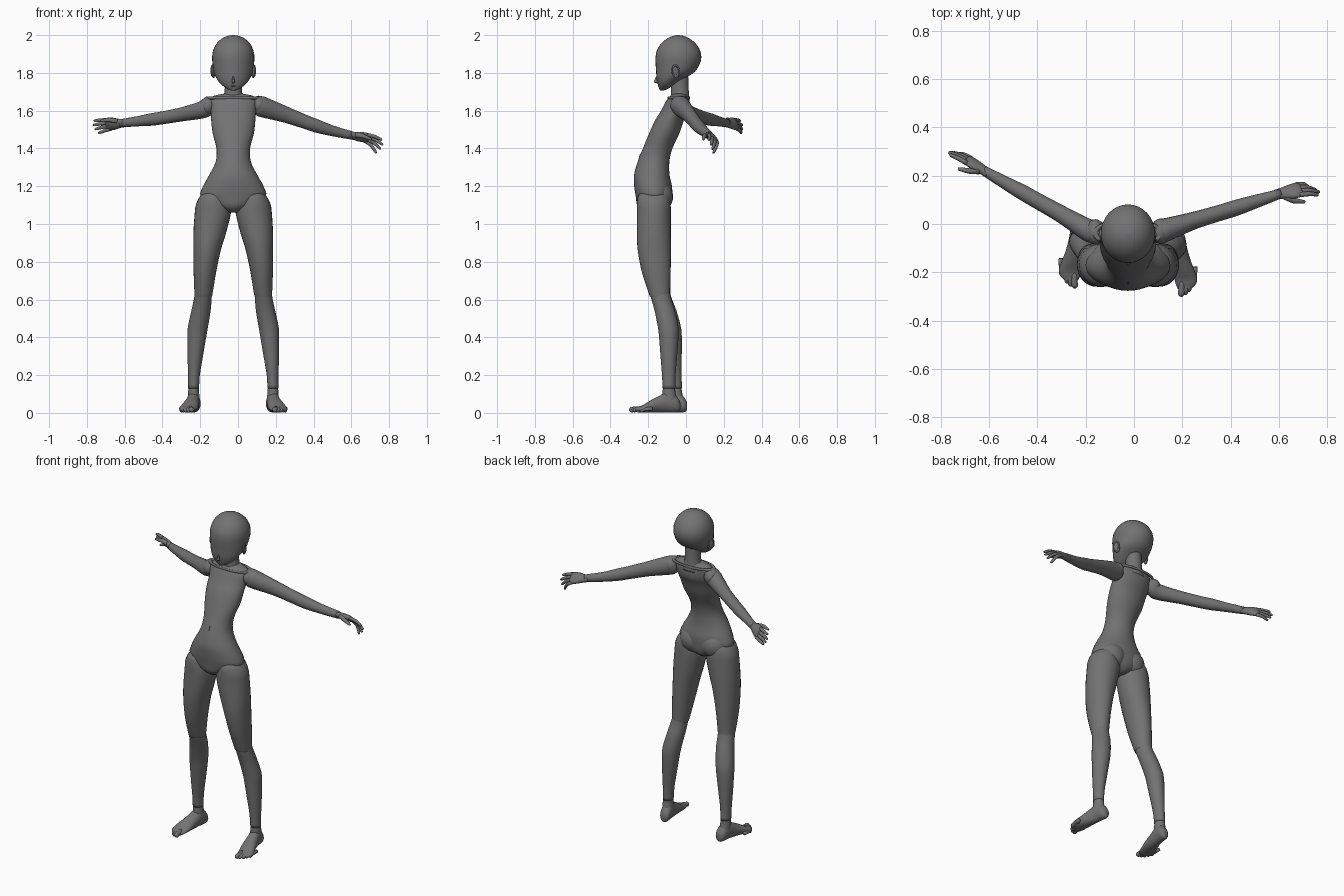
import bpy, bmesh, math
from mathutils import Vector as V

MID = -0.025  # x of the body's own mirror plane
grey = bpy.data.materials.new("dark_grey")
grey.diffuse_color = (.17, .17, .17, 1)


def finish(name, bm):
    bmesh.ops.recalc_face_normals(bm, faces=bm.faces)
    me = bpy.data.meshes.new(name)
    bm.to_mesh(me)
    bm.free()
    me.shade_smooth()
    me.materials.append(grey)
    ob = bpy.data.objects.new(name, me)
    bpy.context.collection.objects.link(ob)
    return ob


def smooth(rings, steps):
    # Catmull-Rom interpolation of (x, y, z, a, b) rings
    out, n = [], len(rings)
    for i in range(n - 1):
        p = [rings[max(0, min(n - 1, i + k))] for k in (-1, 0, 1, 2)]
        for s in range(steps):
            t = s / steps
            out.append([0.5 * (2 * q1 + (q2 - q0) * t + (2 * q0 - 5 * q1 + 4 * q2 - q3) * t * t
                               + (3 * q1 - q0 - 3 * q2 + q3) * t ** 3) for q0, q1, q2, q3 in zip(*p)])
    return out + [list(rings[-1])]


def loft(name, rings, side=(1, 0, 0), up=(0, 1, 0), seg=24, steps=3):
    # elliptical rings, a along side and b along up
    side, up = V(side), V(up)
    bm = bmesh.new()
    loops = []
    for x, y, z, a, b in smooth(rings, steps):
        a, b = max(a, 0.001), max(b, 0.001)
        loops.append([bm.verts.new(V((x, y, z)) + side * a * math.cos(t) + up * b * math.sin(t))
                      for t in (2 * math.pi * k / seg for k in range(seg))])
    for l0, l1 in zip(loops, loops[1:]):
        for k in range(seg):
            j = (k + 1) % seg
            bm.faces.new((l0[k], l0[j], l1[j], l1[k]))
    bm.faces.new(loops[0])
    bm.faces.new(loops[-1])
    return finish(name, bm)


def ball(name, loc, scale, rot=(0, 0, 0)):
    bm = bmesh.new()
    bmesh.ops.create_uvsphere(bm, u_segments=20, v_segments=12, radius=1)
    ob = finish(name, bm)
    ob.location, ob.scale, ob.rotation_euler = loc, scale, rot
    return ob


def ring(name, loc, radius, thickness, scale, rot=(0, 0, 0)):
    bpy.ops.mesh.primitive_torus_add(major_radius=radius, minor_radius=thickness, major_segments=40,
                                     minor_segments=8, location=loc, rotation=rot)
    ob = bpy.context.object
    ob.name, ob.scale = name, scale
    ob.data.shade_smooth()
    ob.data.materials.append(grey)


def frame(d, hint):
    d = V(d).normalized()
    s = V(hint) - d * V(hint).dot(d)
    s.normalize()
    return d, s, d.cross(s)


def digit(name, pts, radii):
    # finger or toe: round tapered tube along a few points
    d, s, n = frame(V(pts[-1]) - V(pts[0]), (0.1, 0.3, 1))
    rings = [(*p, r, r) for p, r in zip(pts, radii)]
    end = V(pts[-1]) + d * radii[-1] * 0.7
    loft(name, rings + [(*end, radii[-1] * 0.4, radii[-1] * 0.4)], s, n, 10, 2)


# head: back of skull rounds down and forward to the chin
head = [(1.708, -.138, -.115, .014), (1.718, -.143, -.09, .036), (1.74, -.149, -.058, .066),
        (1.77, -.156, -.008, .088), (1.805, -.158, .046, .103), (1.85, -.161, .074, .11),
        (1.885, -.161, .081, .112), (1.92, -.154, .074, .106), (1.955, -.132, .052, .089),
        (1.98, -.103, .022, .063), (1.994, -.074, -.007, .035), (2.0, -.045, -.036, .005)]
loft("head", [(MID, (f + k) / 2, z, a, (k - f) / 2) for z, f, k, a in head], seg=32)
loft("nose", [(MID, -.15, 1.744, .004, .004), (MID, -.158, 1.752, .008, .013),
              (MID, -.157, 1.763, .006, .01), (MID, -.154, 1.782, .003, .005)], seg=10)
ball("mouth", (MID, -.143, 1.731), (.016, .006, .003))
for sx, tag in ((1, "right"), (-1, "left")):
    ball("ear_" + tag, (MID + sx * .106, -.056, 1.805), (.009, .02, .034), (.25, 0, sx * .3))
    ring("ear_rim_" + tag, (MID + sx * .111, -.055, 1.812), .019, .004, (1.4, 1, 1), (0, math.pi / 2, sx * .3))
loft("neck", [(MID, -.03, 1.64, .07, .05), (MID, -.032, 1.685, .05, .048), (MID, -.033, 1.72, .045, .047),
              (MID, -.035, 1.80, .045, .046)])

# torso with forward-set hips
loft("torso", [(MID, -.035, 1.69, .05, .035), (MID, -.038, 1.678, .105, .046), (MID, -.045, 1.655, .125, .058),
               (MID, -.06, 1.60, .12, .072), (MID, -.087, 1.55, .117, .076), (MID, -.115, 1.48, .109, .08),
               (MID, -.15, 1.40, .089, .078), (MID, -.172, 1.33, .093, .084), (MID, -.181, 1.26, .127, .094),
               (MID, -.174, 1.20, .16, .1), (MID, -.17, 1.145, .172, .096), (MID, -.17, 1.09, .095, .086),
               (MID, -.17, 1.06, .03, .05)], seg=36)
ball("navel", (MID, -.246, 1.35), (.0025, .004, .024), (-.24, 0, 0))

# raised ridge around the shoulder line
ring("shoulder_ridge", (MID, -.038, 1.668), 1, .09, (.135, .055, .09))

# legs and feet; the left shin stands slightly further back
thigh = [(.085, -.172, 1.19, .02, .04), (.081, -.172, 1.15, .068, .08), (.082, -.171, 1.105, .09, .089),
         (.083, -.17, 1.06, .096, .09), (.1, -.17, .95, .086, .09), (.113, -.168, .865, .073, .088),
         (.125, -.158, .75, .06, .077), (.132, -.142, .64, .049, .058), (.134, -.138, .615, .046, .053)]
shin = [(.132, -.142, .65, .044, .053), (.137, -.13, .60, .047, .053), (.146, -.112, .54, .051, .054),
        (.163, -.094, .45, .053, .054), (.17, -.091, .38, .048, .05), (.177, -.091, .29, .04, .043),
        (.183, -.091, .2, .031, .036), (.185, -.09, .13, .029, .034)]
ankle = [(.185, -.09, .145, .026, .031), (.185, -.09, .11, .029, .034), (.184, -.085, .06, .032, .04)]
foot = [(.178, -.03, .036, .012, .018), (.178, -.037, .038, .025, .032), (.18, -.055, .048, .032, .045),
        (.185, -.095, .058, .034, .055), (.193, -.14, .047, .038, .044), (.204, -.19, .034, .045, .031),
        (.214, -.228, .022, .047, .019), (.214, -.25, .018, .041, .015), (.209, -.268, .016, .028, .011)]
toes = [(.195, -.305, .014), (.212, -.297, .011), (.226, -.284, .011), (.238, -.266, .01), (.249, -.247, .01)]
for sx, tag in ((1, "right"), (-1, "left")):
    def place(rows):
        # mirror about the body's plane and apply the stance offset
        back = 0 if sx > 0 else .035
        return [(x if sx > 0 else 2 * MID - x, y + back * max(0, min(1, (.65 - z) / .5)), z, *r)
                for x, y, z, *r in rows]
    loft("thigh_" + tag, place(thigh), seg=28)
    loft("shin_" + tag, place(shin), seg=28)
    loft("ankle_" + tag, place(ankle))
    loft("foot_" + tag, place(foot), up=(0, 0, 1))
    for i, (x, y, r) in enumerate(toes):
        pts = place([(x + .004, y + .07, .022), (x + .002, y + .03, .019), (x, y + r, r + .002)])
        digit(f"toe_{tag}_{i + 1}", pts, (r, r, r))
    ball("buttock_" + tag, (MID + sx * .068, -.15, 1.145), (.088, .082, .085))


def hand(tag, wrist, d, thumb_dir, curl, bend):
    # palm, four curled fingers and a thumb in the hand's own frame
    w = V(wrist)
    d, s, n = frame(d, thumb_dir)
    if n.dot(V(curl)) < 0:
        n = -n
    at = lambda u, v, q: tuple(w + d * u + s * v + n * q)
    loft("palm_" + tag, [(*at(-.015, 0, 0), .022, .02), (*at(.012, 0, 0), .025, .019), (*at(.05, .002, 0), .035, .019),
                         (*at(.08, .002, 0), .037, .015), (*at(.096, 0, .002), .031, .009)], s, n, 20)
    for i, length in enumerate((.07, .082, .076, .06)):
        v = .028 - .0185 * i
        f = v * 1.2
        k = (.014 + .009 * i) * bend
        digit(f"finger_{tag}_{i + 1}", [at(.08, v, 0), at(.09 + length * .45, (v + f) / 2, k * .4),
                                        at(.085 + length, f, k * 1.4)], (.0105, .0095, .007))
    digit("thumb_" + tag, [at(.02, .015, .004), at(.055, .036, .02), at(.095, .042, .036)], (.014, .012, .007))


# arms: held out and swept back, each bent a little differently
arms = {"right": [(.085, -.035, 1.632, .035, .035), (.11, -.03, 1.626, .053, .05), (.15, -.018, 1.613, .053, .046),
                  (.25, .015, 1.58, .043, .036), (.355, .046, 1.541, .037, .033), (.42, .066, 1.518, .035, .033),
                  (.50, .092, 1.493, .028, .028), (.605, .125, 1.468, .022, .02)],
        "left": [(-.135, -.04, 1.63, .035, .035), (-.16, -.033, 1.62, .05, .05), (-.2, -.02, 1.602, .045, .045),
                 (-.3, .04, 1.58, .037, .036), (-.4, .096, 1.562, .034, .033), (-.46, .13, 1.553, .033, .032),
                 (-.53, .169, 1.544, .027, .027), (-.62, .22, 1.533, .022, .02)]}
for tag, rings in arms.items():
    d, s, n = frame(V(rings[-1][:3]) - V(rings[0][:3]), (0, 0, 1))
    loft("arm_" + tag, rings, s, n)
    x, y, z = rings[1][:3]
    ball("shoulder_" + tag, (x, y, z + .005), (.04, .053, .048))
hand("right", (.60, .124, 1.469), (.17, .04, -.03), (0, -.65, .5), (0, -.7, -.7), 1)
hand("left", (-.615, .217, 1.534), (-.15, .1, -.015), (0, -.5, .8), (0, -1, -.5), .4)
